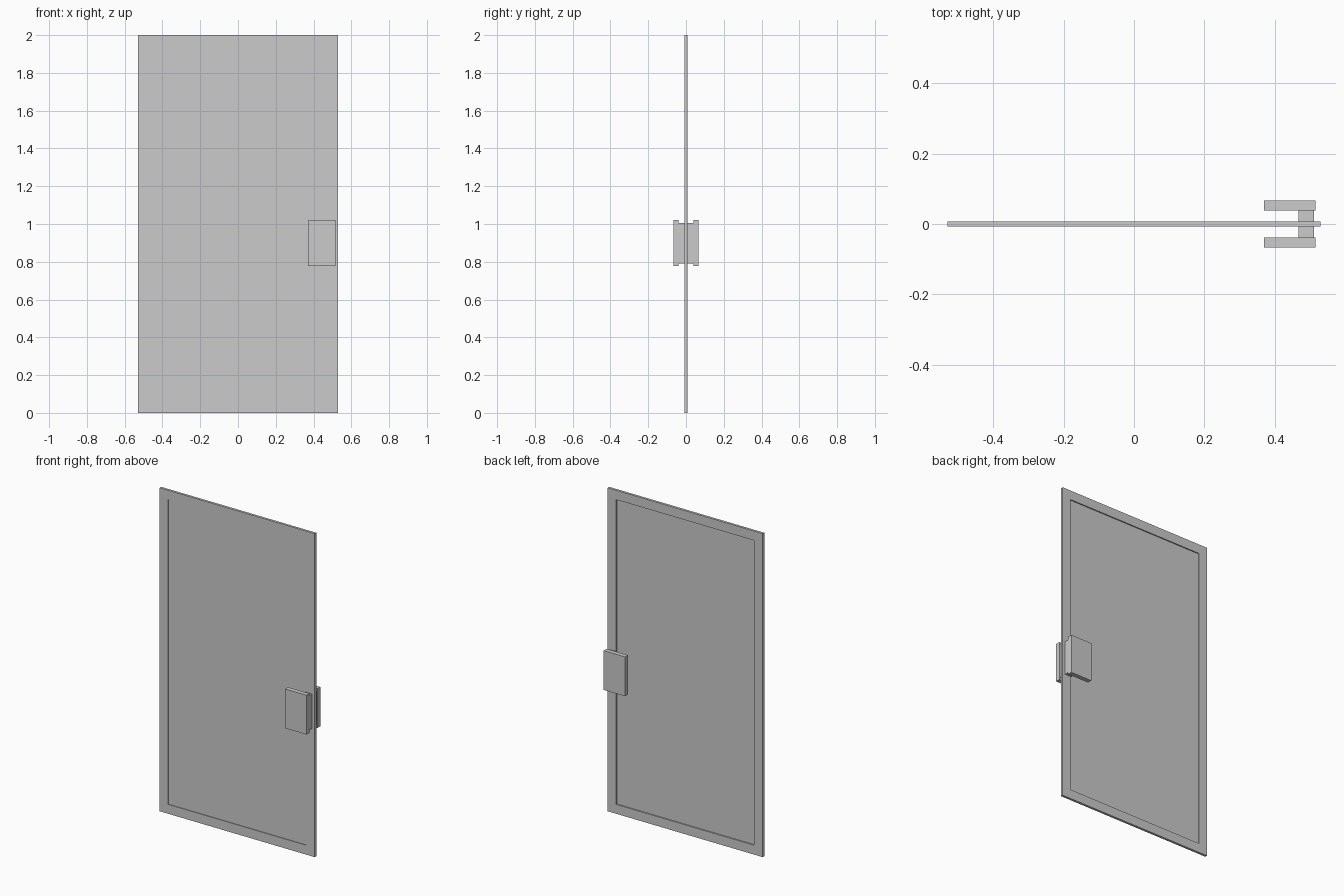
import bpy, bmesh

if "Cube" in bpy.data.objects:
    bpy.data.objects.remove(bpy.data.objects["Cube"])


def make_object(name, bm):
    bmesh.ops.recalc_face_normals(bm, faces=bm.faces)
    mesh = bpy.data.meshes.new(name)
    bm.to_mesh(mesh)
    bm.free()
    obj = bpy.data.objects.new(name, mesh)
    bpy.context.collection.objects.link(obj)
    return obj


def box(name, x, y, z):
    bm = bmesh.new()
    bmesh.ops.create_cube(bm, size=1)
    for v in bm.verts:
        v.co = [lo + (c + 0.5) * (hi - lo) for c, (lo, hi) in zip(v.co, (x, y, z))]
    return make_object(name, bm)


W, H, T, RIM = 0.53, 2.0, 0.0075, 0.082

# Door leaf: slab with a recessed panel, shallow at the front, deeper at the back
bm = bmesh.new()
bmesh.ops.create_cube(bm, size=1)
for v in bm.verts:
    v.co = (v.co.x * 2 * W, v.co.y * 2 * T, (v.co.z + 0.5) * H)
bm.normal_update()
for side, depth in ((-1, 0.004), (1, 0.007)):
    face = next(f for f in bm.faces if f.normal.y * side > 0.9)
    bmesh.ops.inset_individual(bm, faces=[face], thickness=RIM)
    face = bmesh.ops.extrude_discrete_faces(bm, faces=[face])["faces"][0]
    bmesh.ops.translate(bm, vec=(0, -side * depth, 0), verts=face.verts)
make_object("door_leaf", bm)

# Handle on both sides: grip plate plus the stem joining it to the door
for label, s in (("front", -1), ("back", 1)):
    box(label + "_handle_plate", (0.37, 0.516), sorted((s * 0.039, s * 0.067)), (0.777, 1.02))
    box(label + "_handle_stem", (0.468, 0.512), sorted((s * T, s * 0.039)), (0.792, 1.004))
